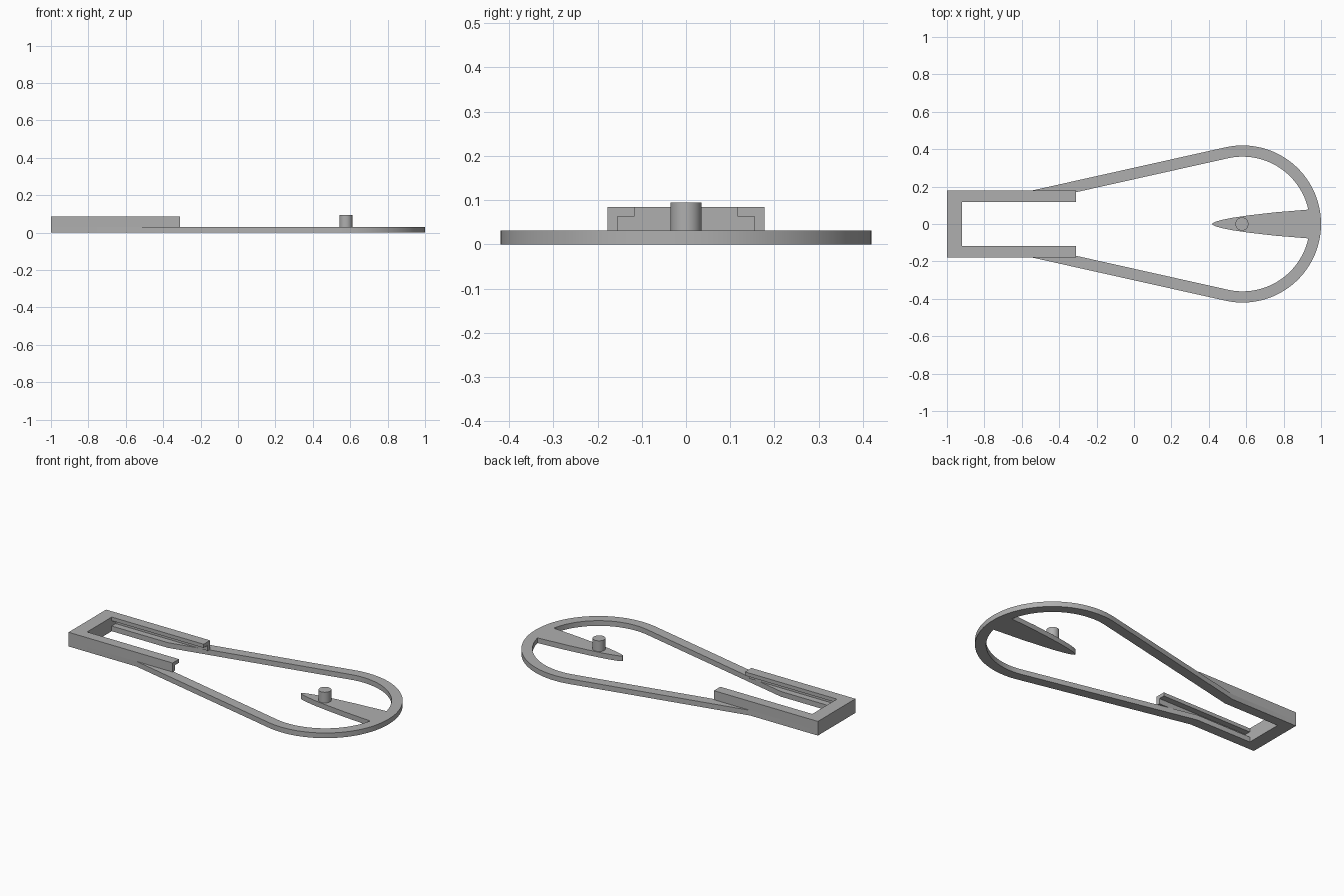
import bpy, bmesh
from math import sin, cos, radians, sqrt, asin, degrees

cube = bpy.data.objects.get("Cube")
if cube:
    bpy.data.objects.remove(cube, do_unlink=True)

grey = bpy.data.materials.new("plain grey")
grey.use_nodes = True
colour = (0.43, 0.43, 0.43, 1)
grey.diffuse_color = colour
grey.node_tree.nodes["Principled BSDF"].inputs["Base Color"].default_value = colour

CX = 0.58            # centre of the round end
BASE, SLOT, TOP = 0.031, 0.063, 0.085


def finish(obj):
    obj.data.materials.append(grey)
    bpy.ops.object.select_all(action='DESELECT')
    obj.select_set(True)
    bpy.context.view_layer.objects.active = obj
    bpy.ops.object.shade_smooth_by_angle(angle=radians(25))


def plate(name, loops, z0, z1):
    """Flat plate from closed outlines; a second outline is a hole."""
    bm = bmesh.new()
    edges = []
    for loop in loops:
        vs = [bm.verts.new((x, y, z0)) for x, y in loop]
        edges += [bm.edges.new((a, b)) for a, b in zip(vs, vs[1:] + vs[:1])]
    bmesh.ops.triangle_fill(bm, edges=edges, use_beauty=True)
    ext = bmesh.ops.extrude_face_region(bm, geom=bm.faces[:], use_keep_orig=True)
    top = [g for g in ext["geom"] if isinstance(g, bmesh.types.BMVert)]
    bmesh.ops.translate(bm, verts=top, vec=(0, 0, z1 - z0))
    bmesh.ops.recalc_face_normals(bm, faces=bm.faces[:])
    mesh = bpy.data.meshes.new(name)
    bm.to_mesh(mesh)
    bm.free()
    obj = bpy.data.objects.new(name, mesh)
    bpy.context.collection.objects.link(obj)
    finish(obj)


def mirrored(half):
    """Complete an upper half outline with its reflection in y."""
    return half + [(x, -y) for x, y in reversed(half) if abs(y) > 1e-6]


def arc(r, a0, a1, n):
    angles = [radians(a0 + (a1 - a0) * i / n) for i in range(n + 1)]
    return [(CX + r * cos(a), r * sin(a)) for a in angles]


# Teardrop frame with the pointed tongue as part of its inner outline
R, r, w = 0.42, 0.36, 0.077
outer = [(-1, 0.178), (-0.55, 0.178)] + arc(R, 102.6, 0, 40)
tongue = [(0.75, 0.062), (0.62, 0.047), (0.53, 0.034), (0.47, 0.022), (0.435, 0.012), (0.42, 0.004)]
inner = [(-0.92, 0.117), (-0.547, 0.117)] + arc(r, 102.6, degrees(asin(w / r)), 36) + tongue
plate("teardrop_frame", [mirrored(outer), mirrored(inner)], 0, BASE)


# Slotted holder: outer walls with an overhanging lip
def u_shape(inner_y):
    return mirrored([(-0.92, inner_y), (-0.31, inner_y), (-0.31, 0.178), (-1, 0.178)][::-1])


plate("holder_walls", [u_shape(0.155)], BASE, SLOT)
plate("holder_lip", [u_shape(0.117)], SLOT, TOP)

# Round post on the tongue
bpy.ops.mesh.primitive_cylinder_add(vertices=48, radius=0.035, depth=0.095 - BASE,
                                    location=(0.577, 0, (0.095 + BASE) / 2))
post = bpy.context.object
post.name = "post"
finish(post)
